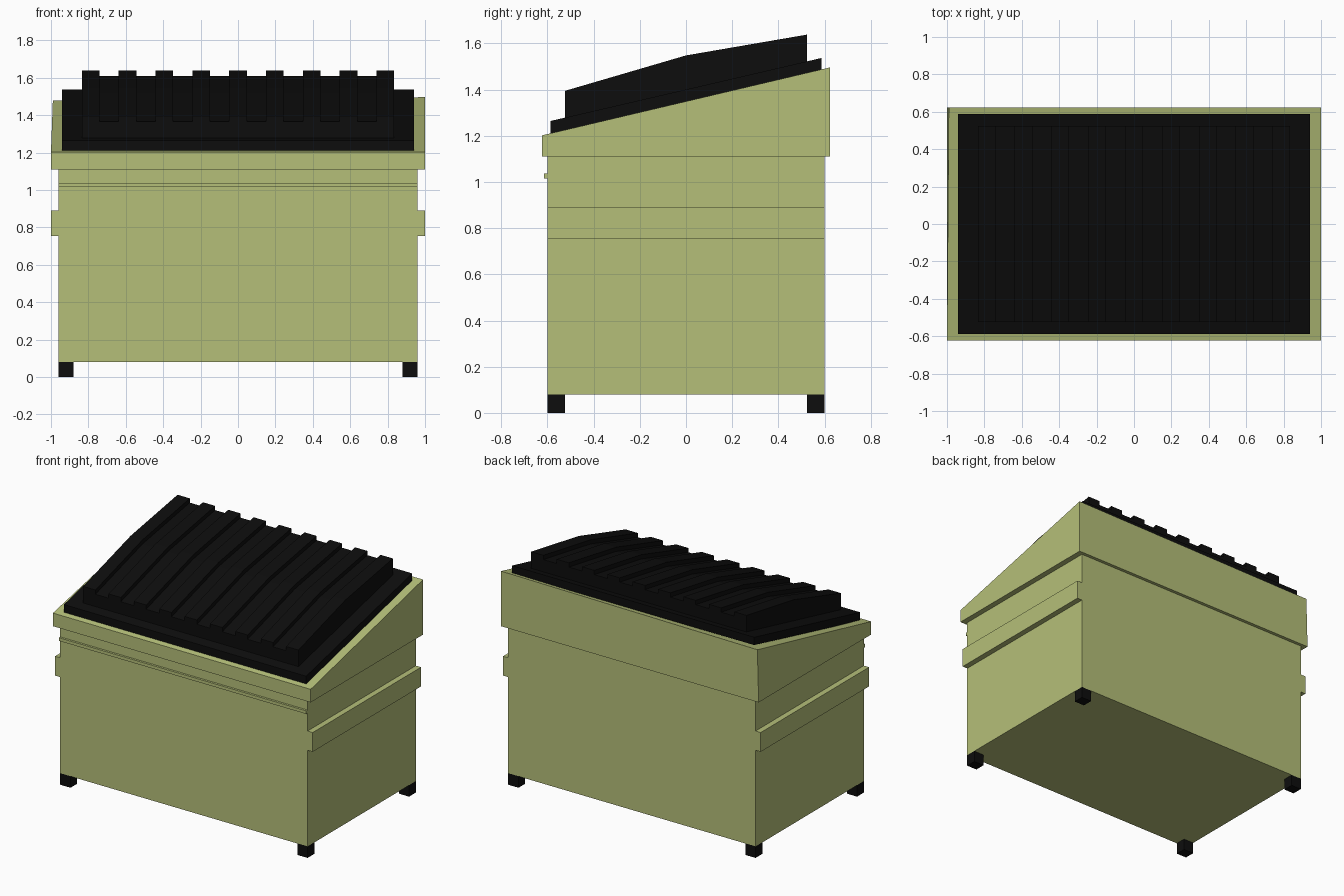
import bpy

if "Cube" in bpy.data.objects:
    bpy.data.objects.remove(bpy.data.objects["Cube"])


def material(name, color):
    m = bpy.data.materials.new(name)
    m.diffuse_color = (*color, 1)
    m.use_nodes = True
    m.node_tree.nodes["Principled BSDF"].inputs["Base Color"].default_value = m.diffuse_color
    return m


GREEN = material("olive_paint", (0.46, 0.52, 0.19))
BLACK = material("black_plastic", (0.004, 0.004, 0.004))


def loft(name, rings, mat):
    """Skin equal-length rings of points and cap both ends."""
    n = len(rings[0])
    verts = [p for ring in rings for p in ring]
    faces = [tuple(reversed(range(n))), tuple(range(len(verts) - n, len(verts)))]
    for r in range(len(rings) - 1):
        for i in range(n):
            j = (i + 1) % n
            faces.append((r * n + i, r * n + j, (r + 1) * n + j, (r + 1) * n + i))
    me = bpy.data.meshes.new(name)
    me.from_pydata(verts, [], faces)
    me.materials.append(mat)
    ob = bpy.data.objects.new(name, me)
    bpy.context.collection.objects.link(ob)
    return ob


def side_profile(name, x0, x1, yz, mat):
    """Extrude a (y, z) outline, counter-clockwise seen from +x, along x."""
    return loft(name, [[(x, y, z) for y, z in yz] for x in (x0, x1)], mat)


def box(name, x, y, z, mat):
    yz = [(y[0], z[0]), (y[1], z[0]), (y[1], z[1]), (y[0], z[1])]
    return side_profile(name, x[0], x[1], yz, mat)


def slope(y):
    """Height of the slanted rim top."""
    return 1.349 + 0.236 * y


# Container body and front ledge
box("body", (-0.96, 0.96), (-0.6, 0.6), (0.08, 1.12), GREEN)
box("front_ledge", (-0.96, 0.96), (-0.615, -0.59), (1.015, 1.037), GREEN)

# Slanted collar, with its back left top corner slightly bent
collar = side_profile("collar", -1, 1, [(-0.623, 1.11), (0.623, 1.11),
                      (0.623, slope(0.623)), (-0.623, slope(-0.623))], GREEN)
collar.data.vertices[2].co.x = -0.99
collar.data.vertices[2].co.z = 1.477

# Fork pockets and feet
for sx, side in ((-1, "left"), (1, "right")):
    box(f"{side}_fork_pocket", sorted((sx * 0.95, sx * 1.0)), (-0.6, 0.6), (0.755, 0.89), GREEN)
    for sy, end in ((-1, "front"), (1, "back")):
        box(f"{end}_{side}_foot", sorted((sx * 0.88, sx * 0.96)),
            sorted((sy * 0.525, sy * 0.6)), (0, 0.081), BLACK)

# Flat lid slab
side_profile("lid_slab", -0.94, 0.94, [(-0.587, slope(-0.587) - 0.005),
             (0.587, slope(0.587) - 0.005), (0.587, 1.537), (-0.587, 1.264)], BLACK)

# Ribbed lid: comb-shaped section carried over a bent ridge
RIBS, PITCH, HALF, DEPTH = 9, 0.1969, 0.0475, 0.03
comb = []
for i in range(RIBS):
    cx = (i - (RIBS - 1) / 2) * PITCH
    if i > 0:
        comb.append((cx - HALF, -DEPTH))
    comb += [(cx - HALF, 0), (cx + HALF, 0)]
    if i < RIBS - 1:
        comb.append((cx + HALF, -DEPTH))
rings = []
for y, top in ((0.523, 1.638), (0, 1.548), (-0.523, 1.395)):
    low = slope(y) + 0.02
    ring = [(x, y, top + dz) for x, dz in comb]
    rings.append([(comb[0][0], y, low)] + ring + [(comb[-1][0], y, low)])
rings = [list(reversed(r)) for r in rings]
loft("ribbed_lid", rings, BLACK)

# Consistent outward normals
import bmesh
for ob in bpy.context.collection.objects:
    bm = bmesh.new()
    bm.from_mesh(ob.data)
    bmesh.ops.recalc_face_normals(bm, faces=bm.faces)
    bm.to_mesh(ob.data)
    bm.free()
